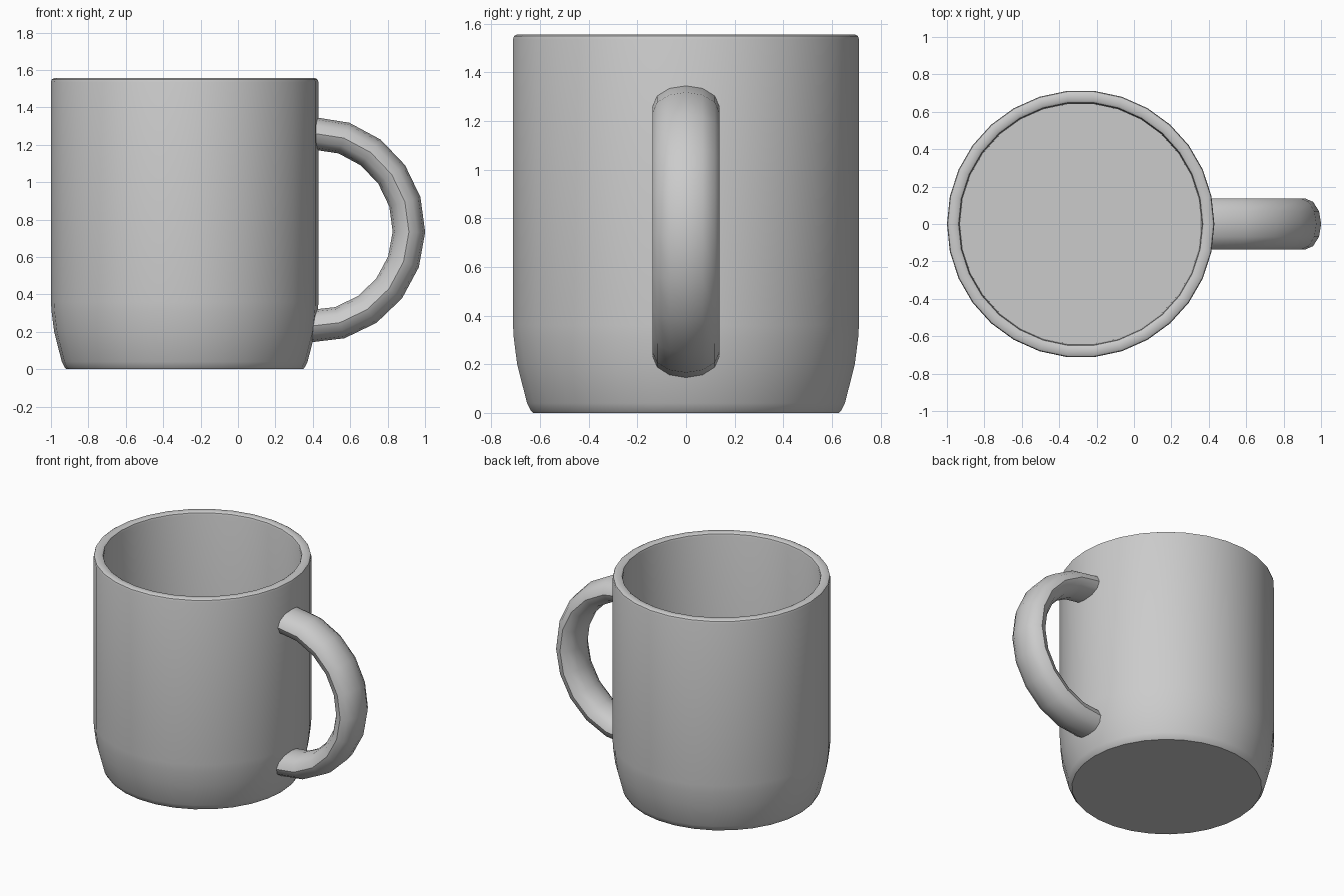
import bpy, bmesh, math

if "Cube" in bpy.data.objects:
    bpy.data.objects.remove(bpy.data.objects["Cube"])

CX, SIDES = -0.285, 30


def bridge(bm, a, b):
    n = len(a)
    for i in range(n):
        j = (i + 1) % n
        bm.faces.new((a[i], a[j], b[j], b[i]))


def build(name, rings):
    """Skin a list of closed rings, cap both ends, shade smooth by angle."""
    bm = bmesh.new()
    loops = [[bm.verts.new(p) for p in ring] for ring in rings]
    for a, b in zip(loops, loops[1:]):
        bridge(bm, a, b)
    bm.faces.new(loops[0][::-1])
    bm.faces.new(loops[-1])
    bmesh.ops.recalc_face_normals(bm, faces=bm.faces)
    mesh = bpy.data.meshes.new(name)
    bm.to_mesh(mesh)
    bm.free()
    ob = bpy.data.objects.new(name, mesh)
    bpy.context.collection.objects.link(ob)
    bpy.ops.object.select_all(action='DESELECT')
    ob.select_set(True)
    bpy.context.view_layer.objects.active = ob
    bpy.ops.object.shade_smooth_by_angle(angle=math.radians(35))
    return ob


# Cup: lathed profile (radius, height), outside bottom to inside floor
profile = [(0.632, 0.0), (0.643, 0.012), (0.657, 0.04), (0.698, 0.2),
           (0.712, 0.31), (0.715, 0.36), (0.715, 1.535), (0.711, 1.549),
           (0.699, 1.556), (0.664, 1.556), (0.653, 1.549), (0.649, 1.535),
           (0.645, 0.09)]
turns = [2 * math.pi * i / SIDES for i in range(SIDES)]
build("cup", [[(CX + r * math.cos(t), r * math.sin(t), z) for t in turns]
              for r, z in profile])

# Handle: oval section swept round a half circle, ends sunk into the wall
HX, HZ, R, HALF_T, HALF_W = 0.395, 0.746, 0.519, 0.087, 0.137
section = [(HALF_T * math.cos(2 * math.pi * k / 12),
            HALF_W * math.sin(2 * math.pi * k / 12)) for k in range(12)]
rings = []
for i in range(11):
    a = math.radians(88.7 - 18 * i)
    dx = -0.025 if i in (0, 10) else 0.0
    rings.append([(HX + dx + (R + t) * math.cos(a), w, HZ + (R + t) * math.sin(a))
                  for t, w in section])
build("handle", rings)
